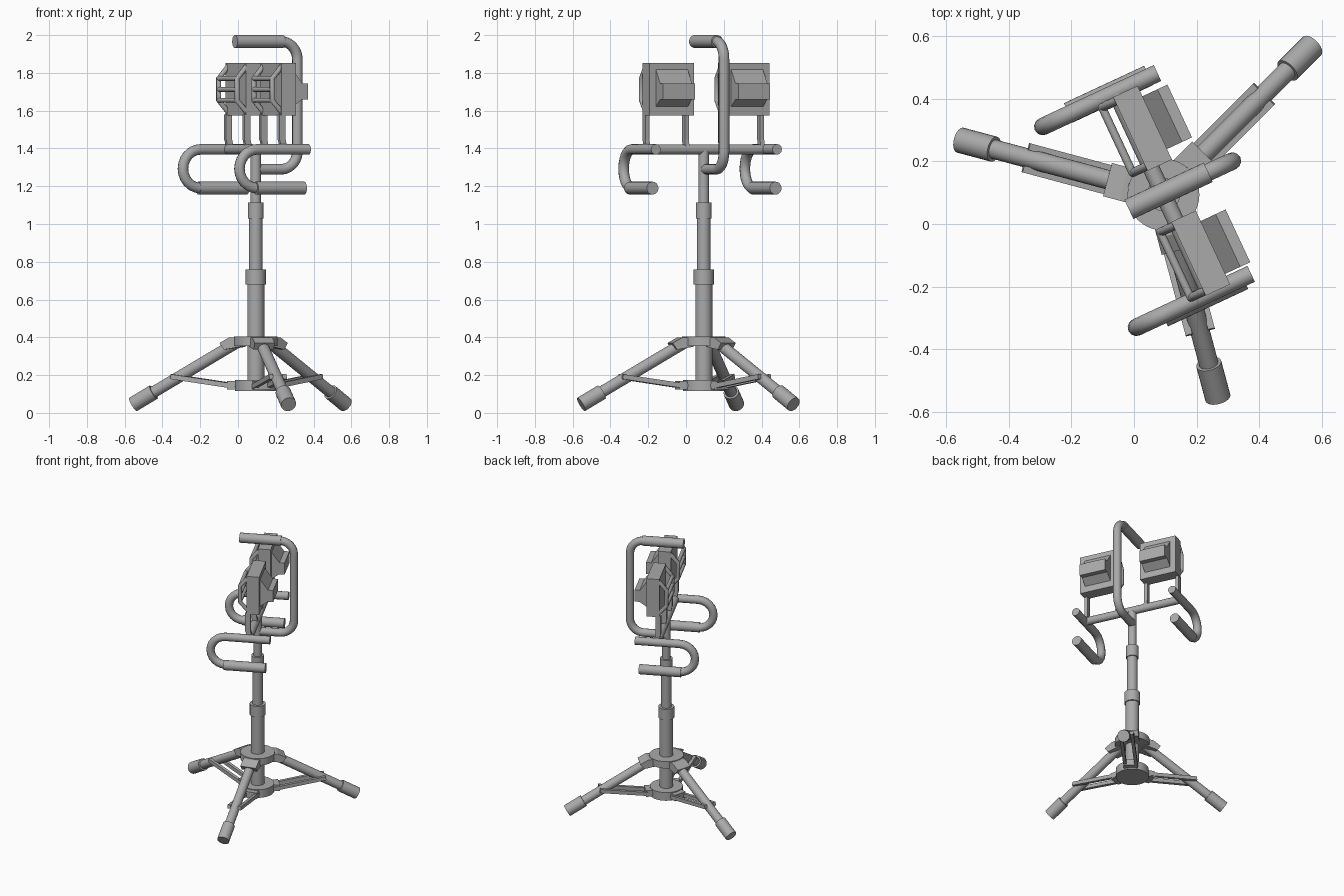
import bpy, bmesh
from math import radians, cos, sin, pi
from mathutils import Matrix, Vector

cube = bpy.data.objects.get("Cube")
if cube:
    bpy.data.objects.remove(cube)

grey = bpy.data.materials.new("metal_grey")
grey.use_nodes = True
GREY = (0.4, 0.4, 0.4, 1)
grey.diffuse_color = GREY
grey.node_tree.nodes["Principled BSDF"].inputs["Base Color"].default_value = GREY


def frame(angle):
    """Frame on the pole axis: x points outwards at the given angle."""
    return Matrix.Translation((0.094, 0.094, 0)) @ Matrix.Rotation(radians(angle), 4, "Z")


POLE, HEAD = frame(0), frame(25)


def finish(obj, smooth=False):
    obj.data.materials.clear()
    obj.data.materials.append(grey)
    bpy.ops.object.select_all(action="DESELECT")
    obj.select_set(True)
    bpy.context.view_layer.objects.active = obj
    if smooth:
        bpy.ops.object.shade_smooth_by_angle(angle=radians(40))
    return obj


def mesh_object(name, bm, space, smooth=False):
    bmesh.ops.recalc_face_normals(bm, faces=bm.faces)
    mesh = bpy.data.meshes.new(name)
    bm.to_mesh(mesh)
    bm.free()
    mesh.transform(space)
    obj = bpy.data.objects.new(name, mesh)
    bpy.context.collection.objects.link(obj)
    return finish(obj, smooth)


def rod(name, start, end, radius, space, sides=24):
    start, end = Vector(start), Vector(end)
    axis = end - start
    turn = axis.to_track_quat("Z", "Y").to_matrix().to_4x4()
    bm = bmesh.new()
    bmesh.ops.create_cone(bm, cap_ends=True, segments=sides, radius1=radius, radius2=radius,
                          depth=axis.length, matrix=Matrix.Translation((start + end) / 2) @ turn)
    return mesh_object(name, bm, space, True)


def bar(name, start, end, width, height, space):
    """Rectangular bar between two points; width is along local y."""
    start, end = Vector(start), Vector(end)
    axis = (end - start).normalized()
    side = Vector((0, 1, 0))
    side = (side - axis * side.dot(axis)).normalized()
    up = axis.cross(side)
    bm = bmesh.new()
    rings = [[bm.verts.new(p + side * width / 2 * i + up * height / 2 * j)
              for i, j in ((-1, -1), (1, -1), (1, 1), (-1, 1))] for p in (start, end)]
    bridge(bm, rings)
    return mesh_object(name, bm, space)


def bridge(bm, rings):
    for low, high in zip(rings, rings[1:]):
        for i in range(len(low)):
            j = (i + 1) % len(low)
            bm.faces.new((low[i], low[j], high[j], high[i]))
    bm.faces.new(rings[0])
    bm.faces.new(rings[-1])


def prism(name, profile, y_min, y_max, space):
    """Extrude an (x, z) outline along local y."""
    bm = bmesh.new()
    bridge(bm, [[bm.verts.new((x, y, z)) for x, z in profile] for y in (y_min, y_max)])
    return mesh_object(name, bm, space)


def tube(name, points, radius, space):
    curve = bpy.data.curves.new(name, "CURVE")
    curve.dimensions = "3D"
    curve.bevel_depth = radius
    curve.bevel_resolution = 4
    curve.use_fill_caps = True
    spline = curve.splines.new("POLY")
    spline.points.add(len(points) - 1)
    for point, co in zip(spline.points, points):
        point.co = (*co, 1)
    obj = bpy.data.objects.new(name, curve)
    obj.matrix_world = space
    bpy.context.collection.objects.link(obj)
    finish(obj)
    bpy.ops.object.convert(target="MESH")
    return finish(bpy.context.object, True)


def arc(x, z, radius, start, end, y, steps=12):
    angles = [radians(start + (end - start) * i / steps) for i in range(steps + 1)]
    return [(x + radius * cos(t), y, z + radius * sin(t)) for t in angles]


# Telescopic pole with clamp collars
for name, low, high, radius in (("lower_pole", 0.12, 0.7, 0.045), ("lower_collar", 0.68, 0.76, 0.053),
                                ("middle_pole", 0.75, 1.05, 0.035), ("upper_collar", 1.03, 1.115, 0.042),
                                ("upper_pole", 1.1, 1.39, 0.028), ("top_hub", 0.355, 0.405, 0.115),
                                ("bottom_hub", 0.115, 0.175, 0.11)):
    rod(name, (0, 0, low), (0, 0, high), radius, POLE, 32)

# Tripod legs, feet, hub brackets and paired braces
for n, angle in enumerate((165, 45, -75), 1):
    space = frame(angle)
    foot, ankle, hip = (0.672, 0, 0.045), (0.56, 0, 0.11), (0.1, 0, 0.375)
    rod(f"leg_{n}", hip, ankle, 0.031, space)
    rod(f"foot_{n}", ankle, foot, 0.041, space)
    prism(f"leg_bracket_{n}", ((0.07, 0.4), (0.13, 0.4), (0.185, 0.37), (0.16, 0.335), (0.07, 0.35)),
          -0.055, 0.055, space)
    bar(f"brace_bracket_{n}", (0.07, 0, 0.147), (0.145, 0, 0.147), 0.09, 0.045, space)
    for side in (-1, 1):
        y = side * 0.037
        bar(f"brace_{n}_{'right' if side < 0 else 'left'}", (0.1, y, 0.14), (0.455, y, 0.192), 0.022, 0.026, space)

# Crossbar and the two hooked rails with grips
RAIL_Z, GRIP_Z, BEND = 1.395, 1.19, 0.1025
rod("crossbar", (0, -0.345, RAIL_Z), (0, 0.36, RAIL_Z), 0.027, HEAD)
for side, y, grip_y in (("right", -0.348, -0.354), ("left", 0.36, 0.365)):
    tube(f"rail_{side}", [(0.147, y, RAIL_Z)] + arc(-0.155, GRIP_Z + BEND, BEND, 90, 270, y)
         + [(0.05, grip_y, GRIP_Z)], 0.028, HEAD)
    rod(f"rail_grip_{side}", (-0.165, grip_y, GRIP_Z), (0.118, grip_y, GRIP_Z), 0.034, HEAD)

# Carrying handle rising behind the lamps
tube("carry_handle", [(0, 0.004, 1.29)] + arc(0.15, 1.385, 0.095, -90, 0, 0.004)
     + arc(0.15, 1.871, 0.095, 0, 90, 0.004) + [(0, 0.004, 1.966)], 0.028, HEAD)
rod("carry_grip", (0.16, 0.004, 1.966), (-0.12, 0.004, 1.966), 0.034, HEAD)

# Lamps: body, tapered rear housing, wire guard and mounting straps
GUARD = ((0, 1.84), (-0.06, 1.77), (-0.06, 1.655), (0, 1.587))
for side, centre in (("right", -0.22), ("left", 0.22)):
    prism(f"lamp_body_{side}", ((-0.014, 1.575), (0.072, 1.575), (0.072, 1.852), (-0.014, 1.852)),
          centre - 0.13, centre + 0.13, HEAD)
    prism(f"lamp_housing_{side}", ((0.07, 1.62), (0.125, 1.66), (0.16, 1.66), (0.16, 1.745),
                                   (0.125, 1.745), (0.07, 1.82)), centre - 0.093, centre + 0.093, HEAD)
    for n, offset in enumerate((-0.115, 0.115), 1):
        y = centre + offset
        tube(f"guard_side_{side}_{n}", [(x, y, z) for x, z in GUARD], 0.014, HEAD)
        bar(f"strap_upper_{side}_{n}", (-0.005, y, 1.58), (-0.005, y, 1.445), 0.024, 0.036, HEAD)
        bar(f"strap_lower_{side}_{n}", (-0.005, y, 1.45), (0.006, y, 1.4), 0.024, 0.034, HEAD)
    for n, z in enumerate((1.77, 1.712, 1.655), 1):
        rod(f"guard_bar_{side}_{n}", (-0.06, centre - 0.115, z), (-0.06, centre + 0.115, z), 0.013, HEAD, 12)
